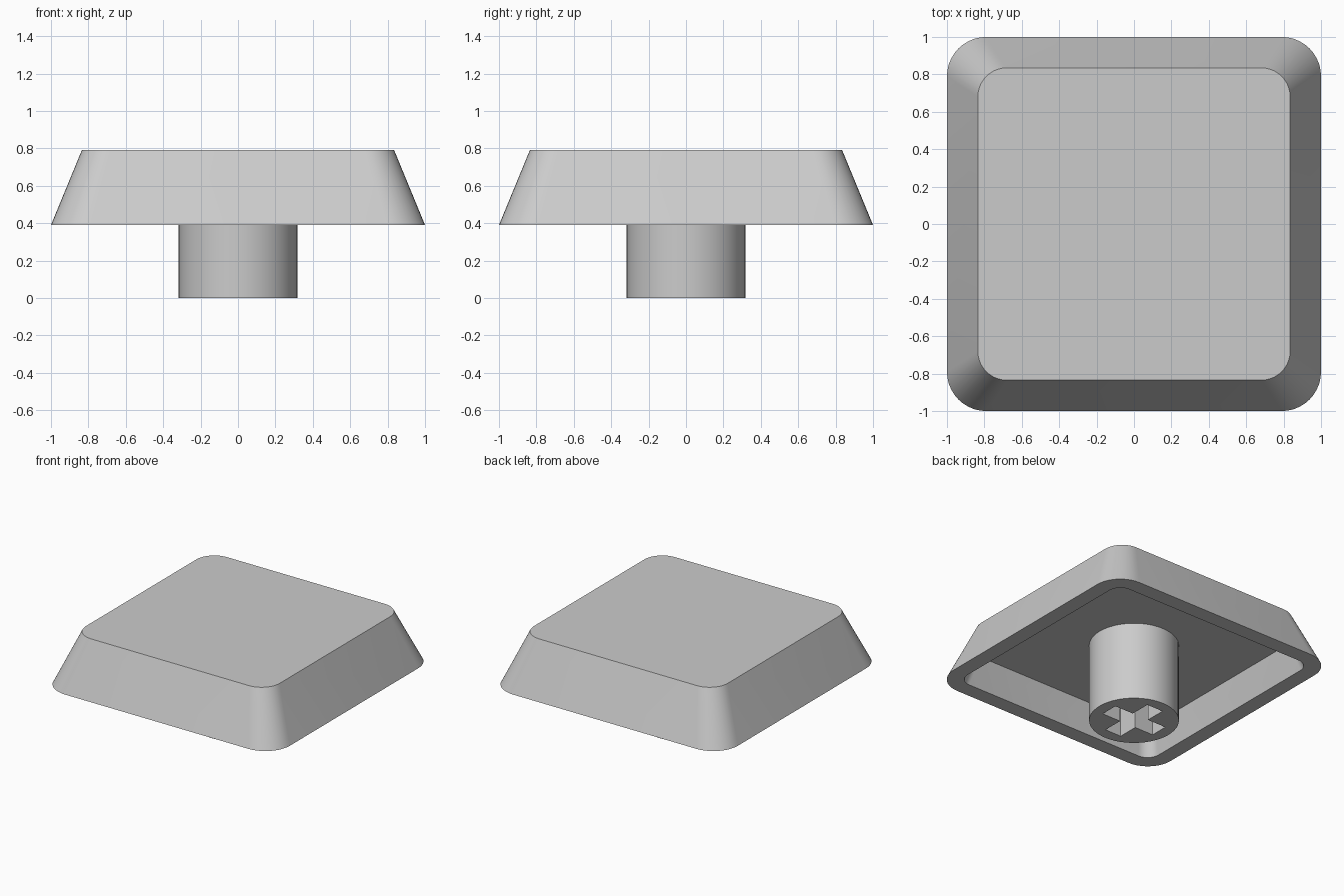
import bpy, bmesh, math
from mathutils import Vector

cube = bpy.data.objects.get("Cube")
if cube:
    bpy.data.objects.remove(cube, do_unlink=True)

# Single plastic colour
grey = bpy.data.materials.new("grey_plastic")
grey.use_nodes = True
colour = (0.6, 0.6, 0.6, 1)
grey.diffuse_color = colour
grey.node_tree.nodes["Principled BSDF"].inputs["Base Color"].default_value = colour

RIM, CEILING, TOP = 0.39, 0.61, 0.79


def rounded_square(half, radius, steps=10):
    """Outline of a square with rounded corners, anticlockwise."""
    points = []
    for corner in range(4):
        mid = math.pi / 4 + corner * math.pi / 2
        cx = math.copysign(half - radius, math.cos(mid))
        cy = math.copysign(half - radius, math.sin(mid))
        for i in range(steps + 1):
            a = (corner + i / steps) * math.pi / 2
            points.append((cx + radius * math.cos(a), cy + radius * math.sin(a)))
    return points


def ring(bm, outline, z):
    return [bm.verts.new((x, y, z)) for x, y in outline]


def bridge(bm, a, b):
    for i in range(len(a)):
        j = (i + 1) % len(a)
        bm.faces.new((a[i], a[j], b[j], b[i]))


def finish(bm, name):
    mesh = bpy.data.meshes.new(name)
    bm.to_mesh(mesh)
    bm.free()
    mesh.materials.append(grey)
    obj = bpy.data.objects.new(name, mesh)
    bpy.context.collection.objects.link(obj)
    bpy.ops.object.select_all(action='DESELECT')
    obj.select_set(True)
    bpy.context.view_layer.objects.active = obj
    bpy.ops.object.shade_smooth_by_angle(angle=math.radians(30))
    return obj


# Hollow tapered cap: top edge, outer rim, inner rim, ceiling edge
bm = bmesh.new()
sections = [(0.835, 0.155, TOP), (1.0, 0.21, RIM), (0.88, 0.1, RIM), (0.82, 0.09, CEILING)]
rings = [ring(bm, rounded_square(half, r), z) for half, r, z in sections]
for a, b in zip(rings, rings[1:]):
    bridge(bm, a, b)
bm.faces.new(rings[0])
bm.faces.new(rings[-1])
bmesh.ops.recalc_face_normals(bm, faces=bm.faces)
finish(bm, "cap_shell")

# Round stem with a cross-shaped socket running up to the ceiling
bm = bmesh.new()
SIDES, RADIUS, ARM, SLOT = 48, 0.317, 0.23, 0.07
circle = [(RADIUS * math.cos(i * math.tau / SIDES), RADIUS * math.sin(i * math.tau / SIDES))
          for i in range(SIDES)]
cross = []
for quarter in range(4):
    c, s = [(1, 0), (0, 1), (-1, 0), (0, -1)][quarter]
    for x, y in ((ARM, -SLOT), (ARM, SLOT), (SLOT, SLOT)):
        cross.append((x * c - y * s, x * s + y * c))
outer, inner = ring(bm, circle, 0), ring(bm, cross, 0)
edges = [bm.edges.new((loop[i - 1], loop[i])) for loop in (outer, inner) for i in range(len(loop))]
bmesh.ops.triangle_fill(bm, edges=edges, use_beauty=True, normal=Vector((0, 0, -1)))
bridge(bm, outer, ring(bm, circle, CEILING))
bridge(bm, inner[::-1], ring(bm, cross, CEILING)[::-1])
bmesh.ops.recalc_face_normals(bm, faces=bm.faces)
finish(bm, "stem")
